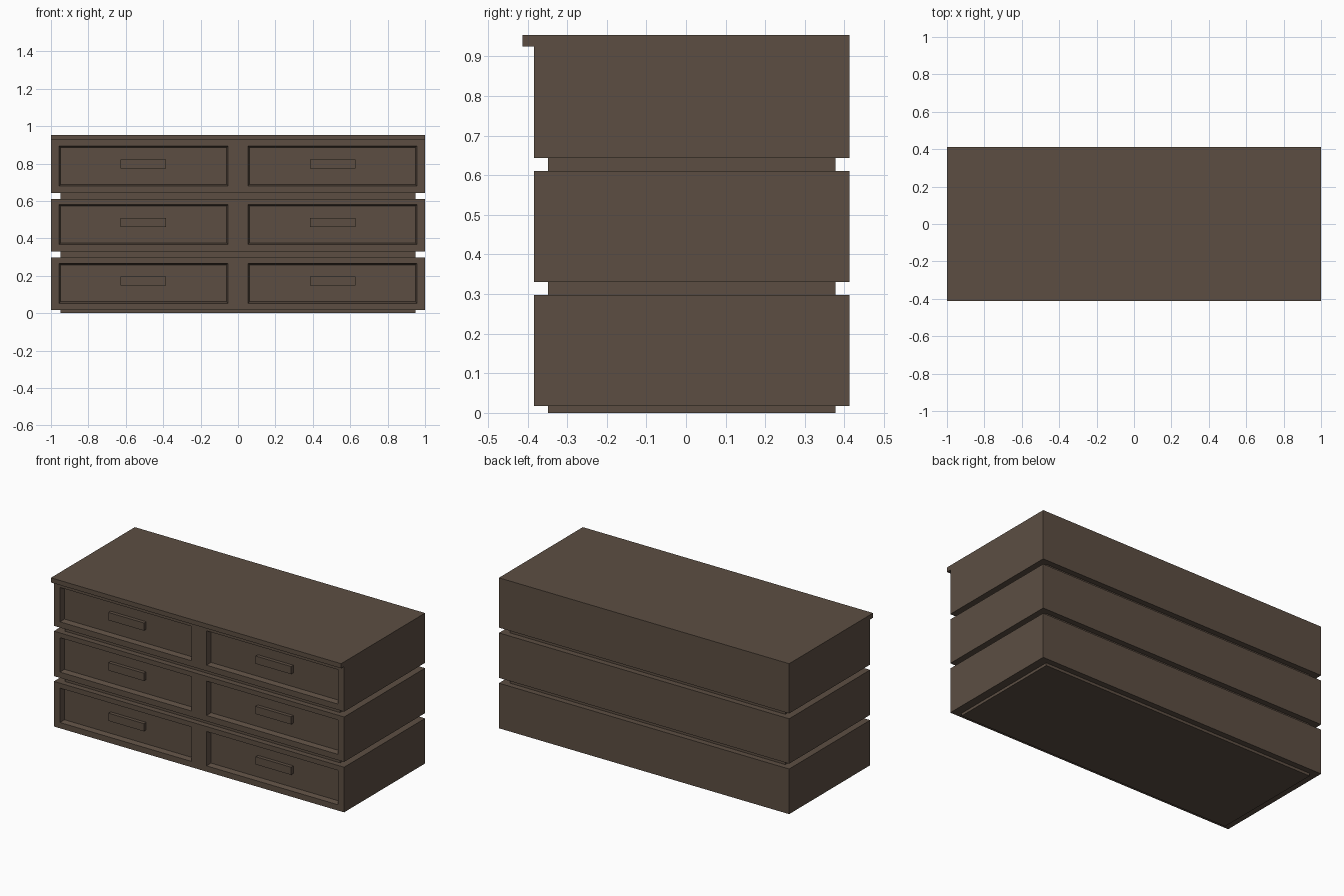
import bpy, bmesh
from mathutils import Vector

if "Cube" in bpy.data.objects:
    bpy.data.objects.remove(bpy.data.objects["Cube"])

wood = bpy.data.materials.new("dark brown wood")
wood.diffuse_color = (0.107, 0.076, 0.055, 1)
wood.use_nodes = True
wood.node_tree.nodes["Principled BSDF"].inputs["Base Color"].default_value = wood.diffuse_color

FRONT, BACK = -0.384, 0.413
RECESS, RIM = 0.03, 0.012


def finish(bm, name):
    bmesh.ops.recalc_face_normals(bm, faces=bm.faces[:])
    me = bpy.data.meshes.new(name)
    bm.to_mesh(me)
    bm.free()
    me.materials.append(wood)
    ob = bpy.data.objects.new(name, me)
    bpy.context.collection.objects.link(ob)
    return ob


def box(name, lo, hi):
    bm = bmesh.new()
    bmesh.ops.create_cube(bm, size=1)
    lo, hi = Vector(lo), Vector(hi)
    for v in bm.verts:
        v.co = Vector([(lo[i] + hi[i]) / 2 + v.co[i] * (hi[i] - lo[i]) for i in range(3)])
    return finish(bm, name)


def drawer_case(name, z0, z1, d0, d1):
    """Solid case whose front has two sunken, bevelled drawer fronts."""
    xs = [-1, -0.957, -0.053, 0.053, 0.957, 1]
    zs = [z0, d0, d1, z1]
    bm = bmesh.new()
    grid = [[bm.verts.new((x, FRONT, z)) for x in xs] for z in zs]
    drawers = []
    for j in range(3):
        for i in range(5):
            f = bm.faces.new((grid[j][i], grid[j][i + 1], grid[j + 1][i + 1], grid[j + 1][i]))
            if j == 1 and i in (1, 3):
                drawers.append(f)
    # sides and back
    rim = [e for e in bm.edges if len(e.link_faces) == 1]
    ext = bmesh.ops.extrude_edge_only(bm, edges=rim)["geom"]
    for v in ext:
        if isinstance(v, bmesh.types.BMVert):
            v.co.y = BACK
    back = [e for e in ext if isinstance(e, bmesh.types.BMEdge)
            and all(abs(v.co.y - BACK) < 1e-5 for v in e.verts)]
    bmesh.ops.edgeloop_fill(bm, edges=back)
    bmesh.ops.recalc_face_normals(bm, faces=bm.faces[:])
    # sunken drawer fronts
    bmesh.ops.inset_individual(bm, faces=drawers, thickness=RIM, depth=0)
    for f in drawers:
        for v in f.verts:
            v.co.y += RECESS
    return finish(bm, name)


# three stacked drawer cases with handles
rows = [("lower", 0.017, 0.298, 0.053, 0.267),
        ("middle", 0.331, 0.611, 0.367, 0.581),
        ("upper", 0.644, 0.925, 0.680, 0.894)]
for row, z0, z1, d0, d1 in rows:
    drawer_case(row + "_drawer_case", z0, z1, d0, d1)
    zc = (d0 + d1) / 2 + 0.012
    for side, s in (("left", -1), ("right", 1)):
        xc = s * 0.507
        box(f"{row}_{side}_handle", (xc - 0.122, FRONT + 0.008, zc - 0.024),
            (xc + 0.122, FRONT + RECESS + 0.002, zc + 0.024))

# recessed plinths below each case
for name, z0, z1 in (("base_plinth", 0, 0.017), ("lower_spacer", 0.298, 0.331),
                     ("upper_spacer", 0.611, 0.644)):
    box(name, (-0.948, -0.349, z0), (0.948, 0.377, z1))

# top board overhanging the front
box("top_board", (-1, -0.413, 0.925), (1, BACK, 0.954))
